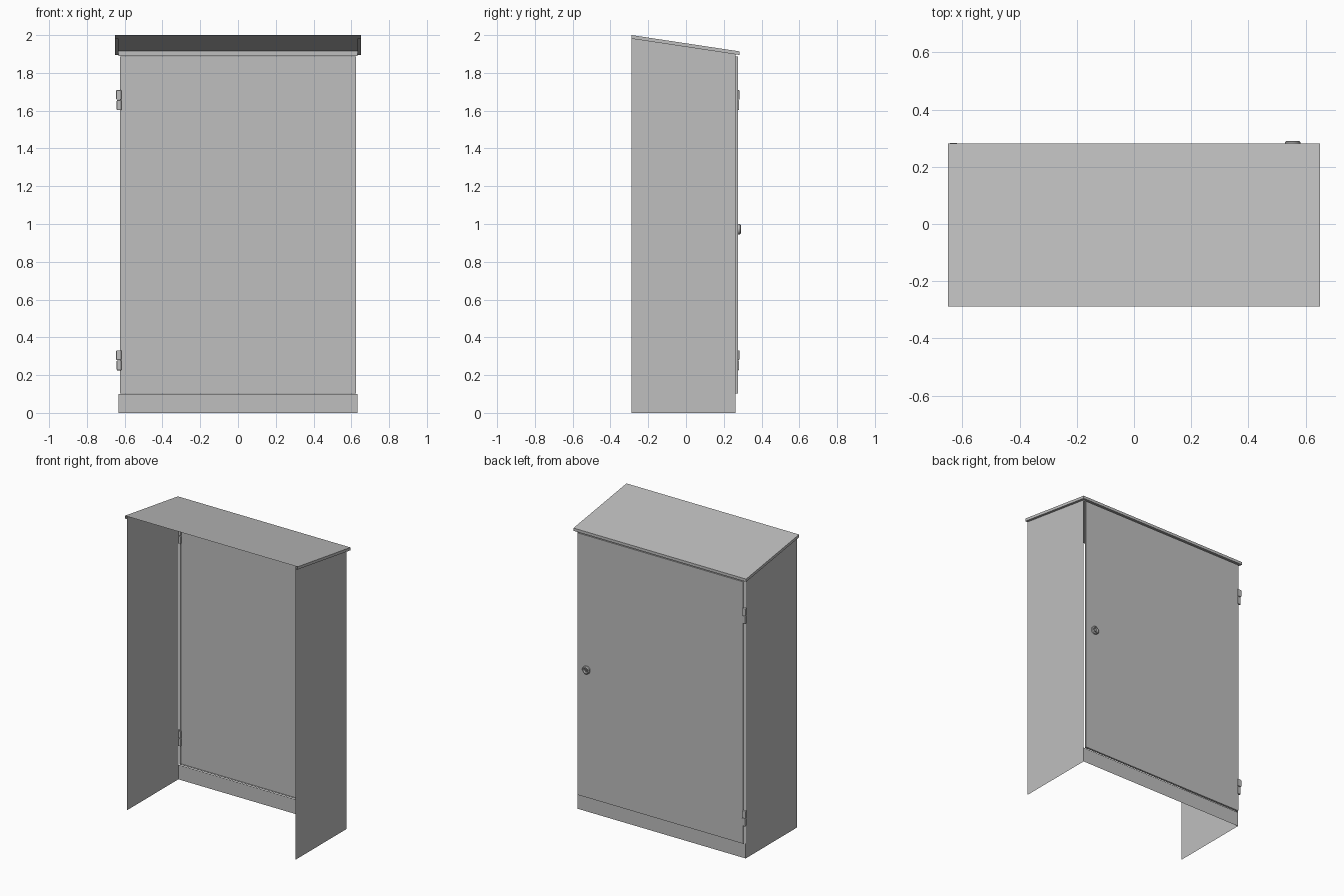
import bpy
import bmesh
import math
from mathutils import Matrix

if "Cube" in bpy.data.objects:
    bpy.data.objects.remove(bpy.data.objects["Cube"], do_unlink=True)

BACK, FRONT = -0.288, 0.262      # open side and door side of the carcass
HALF = 0.633                     # half width between the side sheets
EAVE, ROOF_HALF = 0.282, 0.65
SLOPE = (1.914 - 2.0) / (EAVE - BACK)
SKIRT = 0.019


def roof_z(y):
    return 2.0 + SLOPE * (y - BACK)


def material(name, value):
    m = bpy.data.materials.new(name)
    m.use_nodes = True
    color = (value, value, value, 1)
    m.diffuse_color = color
    m.node_tree.nodes["Principled BSDF"].inputs["Base Color"].default_value = color
    return m


steel = material("grey sheet steel", 0.52)


def finish(name, bm):
    mesh = bpy.data.meshes.new(name)
    bm.to_mesh(mesh)
    bm.free()
    mesh.materials.append(steel)
    obj = bpy.data.objects.new(name, mesh)
    bpy.context.collection.objects.link(obj)
    return obj


def sheets(name, quads):
    """Thin folded sheet metal made of quads."""
    bm = bmesh.new()
    for quad in quads:
        bm.faces.new([bm.verts.new(p) for p in quad])
    bmesh.ops.remove_doubles(bm, verts=bm.verts, dist=0.0001)
    return finish(name, bm)


def upright(x0, x1, y, z0, z1):
    return [(x1, y, z0), (x0, y, z0), (x0, y, z1), (x1, y, z1)]


def box(name, low, high, bevel):
    bm = bmesh.new()
    bmesh.ops.create_cube(bm, size=1)
    size = [b - a for a, b in zip(low, high)]
    mid = [(a + b) / 2 for a, b in zip(low, high)]
    bmesh.ops.transform(bm, matrix=Matrix.Translation(mid) @ Matrix.Diagonal((*size, 1)), verts=bm.verts)
    bmesh.ops.bevel(bm, geom=bm.edges[:], offset=bevel, segments=2, affect='EDGES', profile=0.5)
    return finish(name, bm)


# Side walls with sloping tops
for side, name in ((-1, "right_wall"), (1, "left_wall")):
    x = side * HALF
    wall = [(x, BACK, 0), (x, FRONT, 0), (x, FRONT, roof_z(FRONT)), (x, BACK, roof_z(BACK))]
    sheets(name, [wall[::side]])

# Plinth and header, above and below the door
sheets("plinth", [upright(-HALF, HALF, FRONT, 0, 0.1)])
sheets("header", [upright(-HALF, HALF, FRONT, 1.889, roof_z(FRONT))])


# Roof sheet with folded skirts and return lips
def roof_point(x, y, drop=0):
    return (x, y, roof_z(y) - drop)


R = ROOF_HALF
quads = [
    [roof_point(-R, BACK), roof_point(R, BACK), roof_point(R, EAVE), roof_point(-R, EAVE)],
    [roof_point(R, EAVE, SKIRT), roof_point(-R, EAVE, SKIRT), roof_point(-R, EAVE), roof_point(R, EAVE)],
    [roof_point(R, EAVE, SKIRT), roof_point(R, FRONT, SKIRT),
     roof_point(-R, FRONT, SKIRT), roof_point(-R, EAVE, SKIRT)],
]
for s in (-1, 1):
    skirt = [roof_point(s * R, BACK, SKIRT), roof_point(s * R, EAVE, SKIRT),
             roof_point(s * R, EAVE), roof_point(s * R, BACK)]
    lip = [roof_point(s * R, BACK, SKIRT), roof_point(s * HALF, BACK, SKIRT),
           roof_point(s * HALF, FRONT, SKIRT), roof_point(s * R, FRONT, SKIRT)]
    quads += [skirt[::s], lip[::s]]
sheets("roof", quads)

# Door: shallow pan folded back towards the carcass
DOOR, DOOR_Y, Z0, Z1 = 0.624, 0.276, 0.103, 1.886
rim = [(DOOR, Z0), (-DOOR, Z0), (-DOOR, Z1), (DOOR, Z1)]
pan = [[(x, DOOR_Y, z) for x, z in rim]]
for (xa, za), (xb, zb) in zip(rim, rim[1:] + rim[:1]):
    pan.append([(xb, DOOR_Y, zb), (xa, DOOR_Y, za), (xa, FRONT, za), (xb, FRONT, zb)])
sheets("door", pan)

# Two-part hinges
for z, place in ((0.225, "lower"), (1.603, "upper")):
    box(place + "_hinge_base", (-0.642, 0.264, z), (-0.617, 0.281, z + 0.053), 0.004)
    box(place + "_hinge_cap", (-0.645, 0.264, z + 0.055), (-0.617, 0.283, z + 0.106), 0.004)

# Round lock: a turned profile of (radius, depth) with a recessed middle
profile = [(0.027, DOOR_Y), (0.027, 0.286), (0.022, 0.291), (0.017, 0.291), (0.013, 0.281)]
SIDES = 24
bm = bmesh.new()
rings = [[bm.verts.new((0.555 + r * math.cos(a), y, 0.972 + r * math.sin(a)))
          for a in (math.tau * i / SIDES for i in range(SIDES))] for r, y in profile]
for ra, rb in zip(rings, rings[1:]):
    for i in range(SIDES):
        j = (i + 1) % SIDES
        bm.faces.new((ra[i], ra[j], rb[j], rb[i]))
bm.faces.new(rings[-1])
bmesh.ops.recalc_face_normals(bm, faces=bm.faces)
if bm.faces[-1:][0].normal.y < 0:
    bmesh.ops.reverse_faces(bm, faces=bm.faces)
lock = finish("lock", bm)
box("lock_key_bar", (0.55, 0.279, 0.963), (0.56, 0.288, 0.981), 0.001)

bpy.ops.object.select_all(action='DESELECT')
lock.select_set(True)
bpy.context.view_layer.objects.active = lock
bpy.ops.object.shade_smooth_by_angle(angle=math.radians(35))
